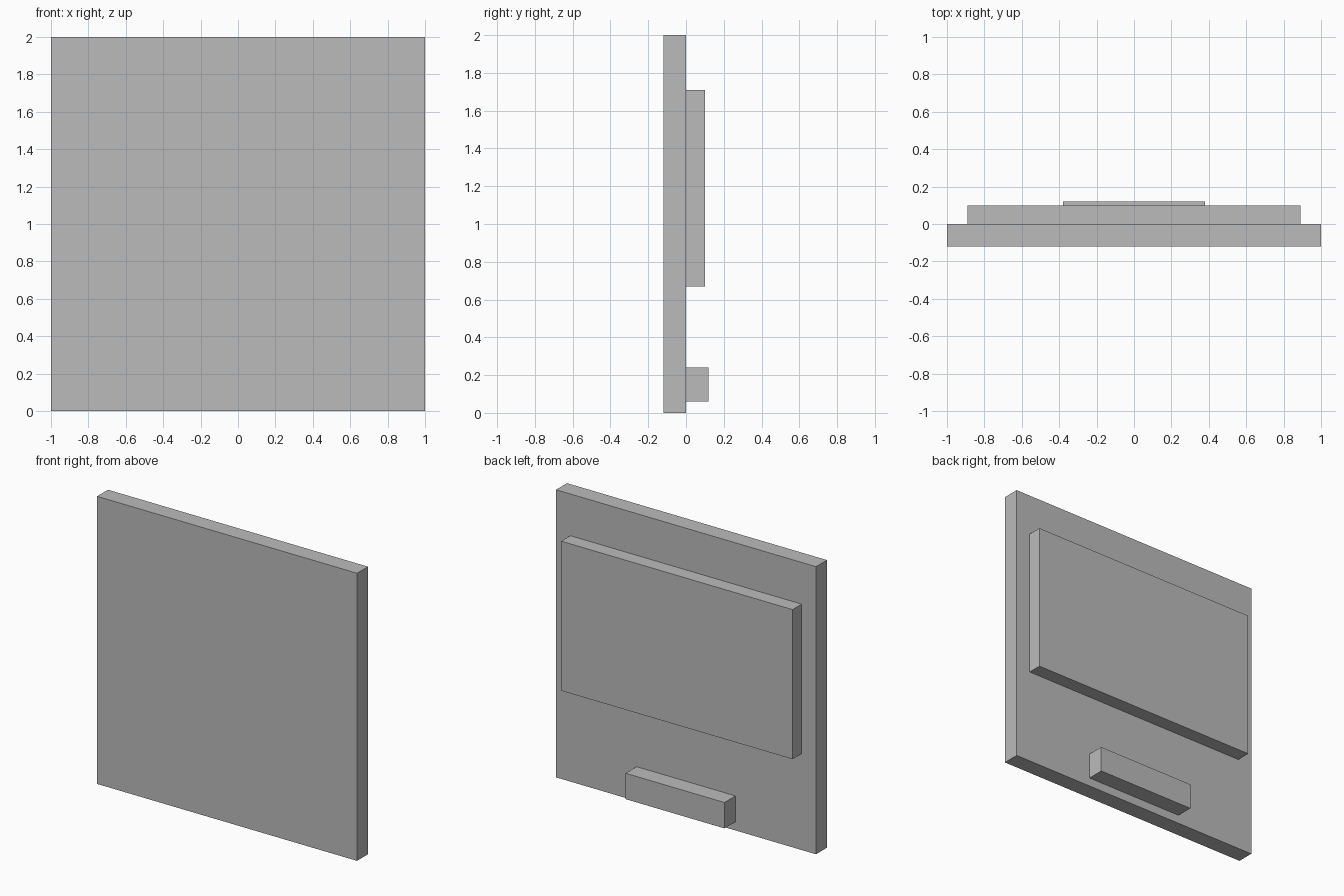
import bpy
import bmesh
from mathutils import Matrix, Vector

cube = bpy.data.objects.get("Cube")
if cube:
    bpy.data.objects.remove(cube, do_unlink=True)

# One plain grey for the whole model
GREY = (0.5, 0.5, 0.5, 1.0)
grey = bpy.data.materials.new("plain_grey")
grey.use_nodes = True
grey.diffuse_color = GREY
grey.node_tree.nodes["Principled BSDF"].inputs["Base Color"].default_value = GREY


def box(name, low, high):
    """Flat-faced box between two opposite corners."""
    low, high = Vector(low), Vector(high)
    bm = bmesh.new()
    bmesh.ops.create_cube(
        bm, size=1,
        matrix=Matrix.Translation((low + high) / 2) @ Matrix.Diagonal(high - low).to_4x4())
    mesh = bpy.data.meshes.new(name)
    bm.to_mesh(mesh)
    bm.free()
    mesh.materials.append(grey)
    obj = bpy.data.objects.new(name, mesh)
    bpy.context.collection.objects.link(obj)
    return obj


# Square front slab
box("front_panel", (-1, -0.12, 0), (1, 0, 2))
# Wide raised plate on the back
box("back_plate", (-0.89, 0, 0.67), (0.89, 0.1, 1.71))
# Small block low on the back
box("back_block", (-0.38, 0, 0.06), (0.38, 0.12, 0.24))
